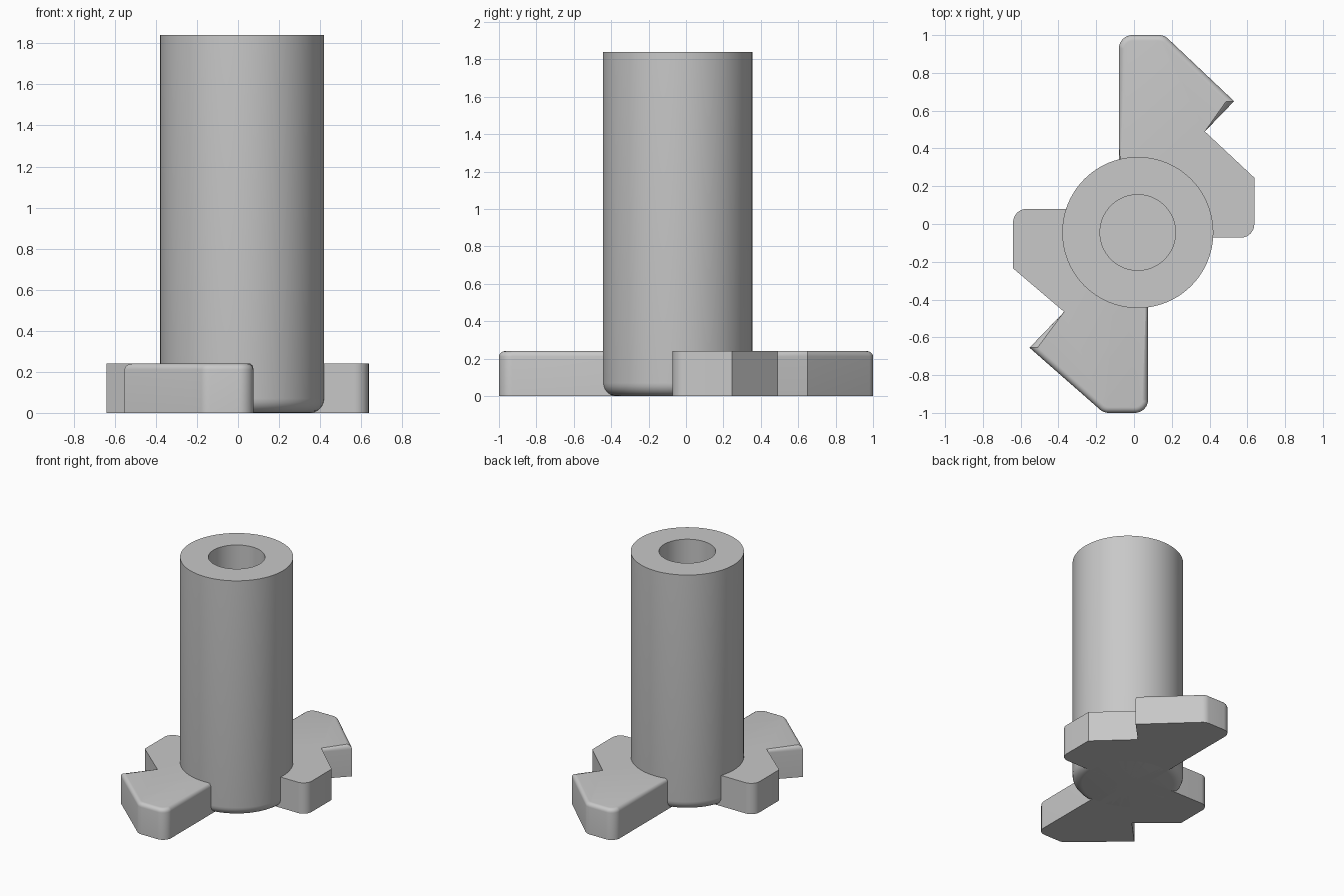
import bpy, bmesh, math
from mathutils import Vector

cube = bpy.data.objects.get("Cube")
if cube:
    bpy.data.objects.remove(cube, do_unlink=True)

grey = bpy.data.materials.new("plain grey")
grey.use_nodes = True
COLOUR = (0.58, 0.58, 0.58, 1)
grey.diffuse_color = COLOUR
grey.node_tree.nodes["Principled BSDF"].inputs["Base Color"].default_value = COLOUR


def finish(bm, name):
    bmesh.ops.recalc_face_normals(bm, faces=bm.faces)
    mesh = bpy.data.meshes.new(name)
    bm.to_mesh(mesh)
    bm.free()
    mesh.materials.append(grey)
    obj = bpy.data.objects.new(name, mesh)
    bpy.context.collection.objects.link(obj)
    bpy.ops.object.select_all(action='DESELECT')
    obj.select_set(True)
    bpy.context.view_layer.objects.active = obj
    bpy.ops.object.shade_smooth_by_angle(angle=math.radians(35))
    return obj


# Bored shaft: lathe profile with a rounded bottom edge and a blind bore
RADIUS, BORE, HEIGHT, FLOOR, FILLET = 0.4, 0.2, 1.84, 0.24, 0.07
profile = [(0, 0)]
for i in range(7):
    a = math.pi / 2 * i / 6
    profile.append((RADIUS - FILLET + FILLET * math.sin(a), FILLET - FILLET * math.cos(a)))
profile += [(RADIUS, HEIGHT), (BORE, HEIGHT), (BORE, FLOOR), (0, FLOOR)]

bm = bmesh.new()
verts = [bm.verts.new((r, 0, z)) for r, z in profile]
edges = [bm.edges.new(pair) for pair in zip(verts, verts[1:])]
bmesh.ops.spin(bm, geom=verts + edges, cent=(0, 0, 0), axis=(0, 0, 1),
               angle=math.tau, steps=96)
bmesh.ops.remove_doubles(bm, verts=bm.verts, dist=0.0001)
shaft = finish(bm, "bored_shaft")
shaft.location = (0.02, -0.045, 0)

# Key plate: two opposed notched wings, extruded from one outline
# Each corner is x, y and the radius of its upright rounding
back_wing = [(-0.08, 0.08, 0), (-0.08, 1, 0.07), (0.16, 1, 0.07), (0.53, 0.65, 0),
             (0.375, 0.49, 0), (0.637, 0.245, 0), (0.637, -0.072, 0.07)]
front_wing = [(0.075, -0.072, 0), (0.075, -1, 0.07), (-0.16, -1, 0.07), (-0.553, -0.655, 0),
              (-0.37, -0.465, 0), (-0.64, -0.235, 0), (-0.64, 0.08, 0.07)]
corners = back_wing + front_wing
THICK = 0.24

outline = []
for i, (x, y, radius) in enumerate(corners):
    p = Vector((x, y))
    if not radius:
        outline.append(p)
        continue
    before = (Vector(corners[i - 1][:2]) - p).normalized()
    after = (Vector(corners[(i + 1) % len(corners)][:2]) - p).normalized()
    half = before.angle(after) / 2
    centre = p + (before + after).normalized() * radius / math.sin(half)
    start = p + before * radius / math.tan(half) - centre
    end = p + after * radius / math.tan(half) - centre
    for k in range(7):
        outline.append(centre + start.lerp(end, k / 6).normalized() * radius)

bm = bmesh.new()
base = bm.faces.new([bm.verts.new((p.x, p.y, 0)) for p in outline])
top = bmesh.ops.extrude_face_region(bm, geom=[base], use_keep_orig=True)
bmesh.ops.translate(bm, vec=(0, 0, THICK),
                    verts=[g for g in top["geom"] if isinstance(g, bmesh.types.BMVert)])
bm.normal_update()

# Soften the upper rim of the outer wings only
rim = [e for e in bm.edges
       if all(v.co.z > THICK / 2 for v in e.verts)
       and abs(sum(v.co.y for v in e.verts)) / 2 > 0.45]
bmesh.ops.bevel(bm, geom=rim, offset=0.03, offset_type='OFFSET', segments=5,
                profile=0.5, affect='EDGES', clamp_overlap=False)
finish(bm, "key_plate")
